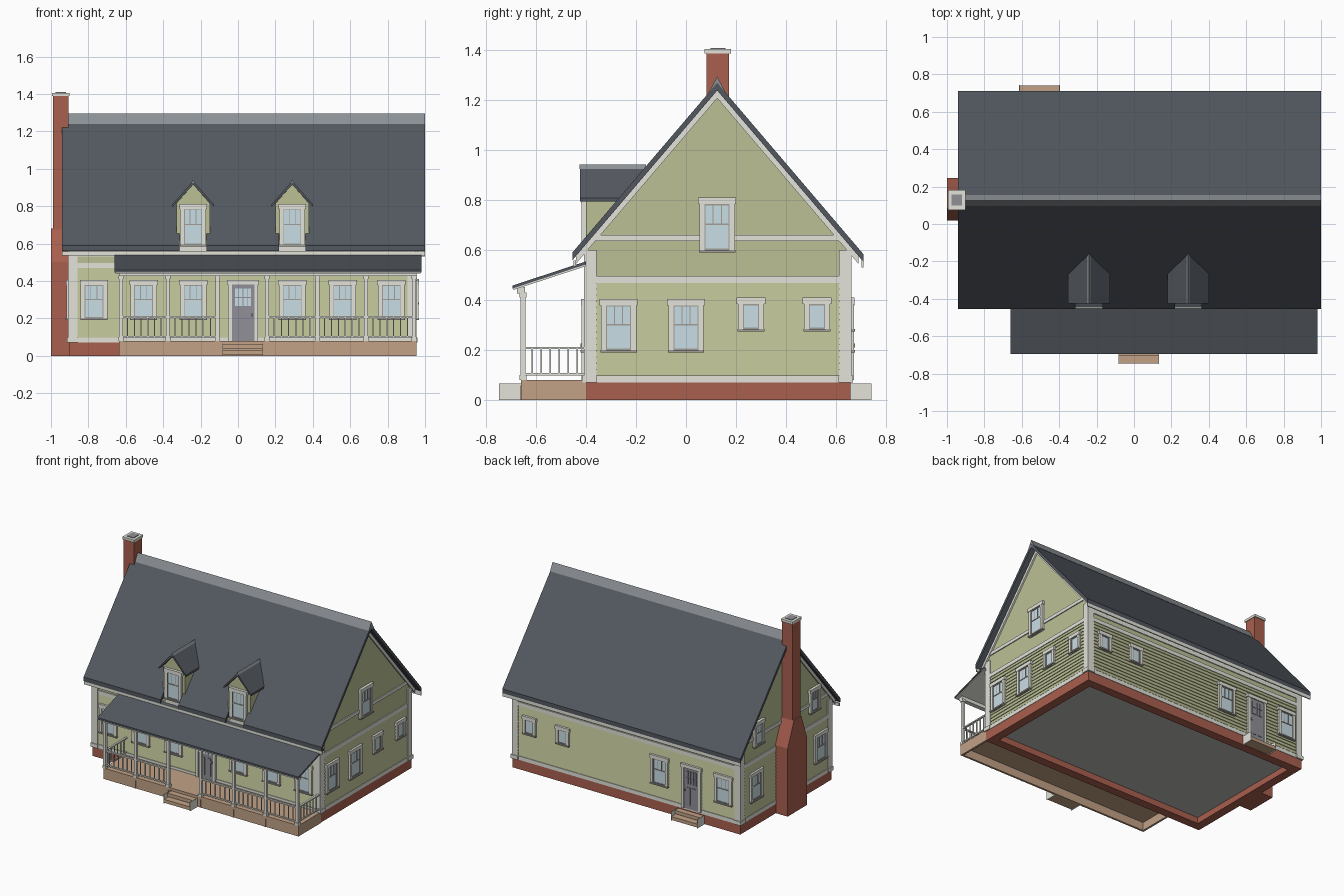
import bpy, bmesh
from mathutils import Matrix, Vector

old = bpy.data.objects.get("Cube")
if old:
    bpy.data.objects.remove(old, do_unlink=True)

COLOURS = {
    "roof_slate": (0.086, 0.098, 0.115), "sage_siding": (0.5, 0.53, 0.3),
    "pale_trim": (0.77, 0.77, 0.71), "red_brick": (0.4, 0.115, 0.077),
    "tan_deck": (0.54, 0.36, 0.24), "pale_glass": (0.59, 0.73, 0.79),
    "door_grey": (0.28, 0.28, 0.31), "ridge_grey": (0.26, 0.28, 0.3),
    "slab_grey": (0.5, 0.49, 0.47), "sash_taupe": (0.36, 0.345, 0.31),
}
MATS = {}
for label, rgb in COLOURS.items():
    m = bpy.data.materials.new(label)
    m.use_nodes = True
    m.diffuse_color = (*rgb, 1)
    m.node_tree.nodes["Principled BSDF"].inputs["Base Color"].default_value = (*rgb, 1)
    MATS[label] = m


class Part:
    """One named object assembled from boxes and prisms."""

    def __init__(self, name):
        self.name, self.bm, self.mats = name, bmesh.new(), []

    def slot(self, mat):
        if mat not in self.mats:
            self.mats.append(mat)
        return self.mats.index(mat)

    def box(self, mat, x0, x1, y0, y1, z0, z1):
        mid = Vector((x0 + x1, y0 + y1, z0 + z1)) / 2
        size = Matrix.Diagonal((abs(x1 - x0), abs(y1 - y0), abs(z1 - z0), 1))
        made = bmesh.ops.create_cube(self.bm, size=1, matrix=Matrix.Translation(mid) @ size)
        idx = self.slot(mat)
        for f in {f for v in made["verts"] for f in v.link_faces}:
            f.material_index = idx
        return self

    def prism(self, mat, pts, a, b, axis="x"):
        # profile is (y, z) along x, or (x, z) along y
        put = (lambda t, p: (t, *p)) if axis == "x" else (lambda t, p: (p[0], t, p[1]))
        ends = [[self.bm.verts.new(put(t, p)) for p in pts] for t in (a, b)]
        faces = [self.bm.faces.new(e) for e in ends]
        for i in range(len(pts)):
            j = (i + 1) % len(pts)
            faces.append(self.bm.faces.new((ends[0][i], ends[0][j], ends[1][j], ends[1][i])))
        idx = self.slot(mat)
        for f in faces:
            f.material_index = idx
        return self

    def done(self):
        bmesh.ops.recalc_face_normals(self.bm, faces=self.bm.faces)
        mesh = bpy.data.meshes.new(self.name)
        self.bm.to_mesh(mesh)
        self.bm.free()
        for mat in self.mats:
            mesh.materials.append(MATS[mat])
        ob = bpy.data.objects.new(self.name, mesh)
        bpy.context.collection.objects.link(ob)
        return ob


X0, X1, Y0, Y1 = -0.9, 0.947, -0.4, 0.655
RIDGE = 0.125


def on_wall(side, u0, u1, o0, o1, z0, z1):
    """Box limits from distance along a wall, distance out from it, and height."""
    if side in ("front", "back"):
        y, s = (Y0, -1) if side == "front" else (Y1, 1)
        return u0, u1, y + s * o0, y + s * o1, z0, z1
    x, s = (X0, -1) if side == "left" else (X1, 1)
    return x + s * o0, x + s * o1, u0, u1, z0, z1


# Foundation ring and floor slab
base = Part("foundation")
F = 0.004
for y0, y1 in ((Y0 - F, Y0 + 0.06), (Y1 - 0.06, Y1 + F)):
    base.box("red_brick", X0 - F, X1 + F, y0, y1, 0, 0.07)
for x0, x1 in ((X0 - F, X0 + 0.06), (X1 - 0.06, X1 + F)):
    base.box("red_brick", x0, x1, Y0 + 0.06, Y1 - 0.06, 0, 0.07)
base.done()
Part("floor_slab").box("slab_grey", X0 + 0.05, X1 - 0.05, Y0 + 0.05, Y1 - 0.05, 0.045, 0.08).done()

# House body with gables, and lapped siding on the lower storey
Part("house_walls").prism("sage_siding", [(Y0, 0.07), (Y0, 0.615), (RIDGE, 1.235), (Y1, 0.61), (Y1, 0.07)], X0, X1).done()
COURSES, LOW, HIGH = 15, 0.1, 0.472
for side in ("front", "back", "left", "right"):
    wall, sign = (Y0 if side == "front" else Y1, -1 if side == "front" else 1)
    if side in ("left", "right"):
        wall, sign = (X0, -1) if side == "left" else (X1, 1)
    pts = [(wall - sign * 0.01, HIGH), (wall - sign * 0.01, LOW)]
    for i in range(COURSES):
        for out, k in ((0.006, i), (0.001, i + 1)):
            pts.append((wall + sign * out, LOW + (HIGH - LOW) * k / COURSES))
    along = (X0, X1, "x") if side in ("front", "back") else (Y0, Y1, "y")
    Part(side + "_siding").prism("sage_siding", pts, *along).done()

# Trim bands, corner boards and plinths
trim = Part("wall_trim")
for side in ("front", "back", "left", "right"):
    a, b = (X0, X1) if side in ("front", "back") else (Y0, Y1)
    bands = [(0.07, 0.098), (0.468, 0.496)]
    bands.append((0.53, 0.56) if side in ("front", "back") else (0.636, 0.66))
    for z0, z1 in bands:
        inset = 0.04 if z0 > 0.6 else 0
        trim.box("pale_trim", *on_wall(side, a + inset, b - inset, -0.005, 0.007, z0, z1))
for x, sx in ((X0, 1), (X1, -1)):
    for y, sy in ((Y0, 1), (Y1, -1)):
        trim.box("pale_trim", x - sx * 0.008, x + sx * 0.042, y - sy * 0.008, y + sy * 0.042, 0.07, 0.6)
        trim.box("pale_trim", x - sx * 0.014, x + sx * 0.044, y - sy * 0.014, y + sy * 0.044, 0.07, 0.098)
trim.done()

# Main roof, with notches where the dormers break the front eave
DORMERS = (-0.24, 0.29)


def gable_band(top, bottom, y0=-0.455, y1=0.71, pitch=1.172):
    line = [(y0, pitch * (y0 - RIDGE)), (RIDGE, 0), (y1, pitch * (RIDGE - y1))]
    return [(y, z + top) for y, z in line] + [(y, z + bottom) for y, z in reversed(line)]


roof = Part("main_roof").prism("roof_slate", gable_band(1.27, 1.239), -0.94, 1.0).done()
for n, cx in enumerate(DORMERS):
    cutter = Part(f"notch_cutter_{n}").box("roof_slate", cx - 0.072, cx + 0.072, -0.6, -0.39, 0.4, 0.9).done()
    cutter.hide_render = True
    cutter.hide_viewport = True
    cut = roof.modifiers.new("notch", "BOOLEAN")
    cut.operation, cut.object, cut.solver = "DIFFERENCE", cutter, "EXACT"
Part("ridge_cap").prism("ridge_grey", [(0.095, 1.238), (RIDGE, 1.295), (0.155, 1.238)], -0.905, 1.0).done()
rake = Part("rake_boards")
for x0, x1 in ((X0 - 0.012, X0), (X1, X1 + 0.012)):
    rake.prism("pale_trim", gable_band(1.24, 1.208, -0.44, 0.69), x0, x1)
rake.done()
Part("eave_fascia").box("pale_trim", -0.94, 1.0, -0.45, -0.44, 0.535, 0.558).box(
    "pale_trim", -0.94, 1.0, 0.702, 0.71, 0.53, 0.565).done()


def window(name, side, u, z0, z1, w, bars=2):
    """Sash window: casing, head, sill, glass, rails and upper bars."""
    p, h, c = Part(name), w / 2, 0.021

    def add(mat, *lim):
        p.box(mat, *on_wall(side, *lim))
    for s in (-1, 1):
        add("pale_trim", u + s * h, u + s * (h - c), -0.005, 0.018, z0, z1)
        add("sash_taupe", u + s * (h - c), u + s * (h - c - 0.004), 0, 0.014, z0, z1)
    add("pale_trim", u - h - 0.005, u + h + 0.005, -0.005, 0.02, z1 - 0.026, z1)
    add("sash_taupe", u - h - 0.002, u + h + 0.002, -0.005, 0.022, z0, z0 + 0.01)
    add("pale_glass", u - h + c, u + h - c, 0, 0.01, z0 + 0.01, z1 - 0.026)
    mid = (z0 + z1) / 2
    for z in (z0 + 0.01, z1 - 0.031) + ((mid,) if bars else ()):
        add("sash_taupe", u - h + c, u + h - c, 0, 0.014, z, z + 0.006)
    for i in range(bars):
        x = u - h + c + (w - 2 * c) * (i + 1) / (bars + 1)
        add("sash_taupe", x - 0.002, x + 0.002, 0, 0.013, mid, z1 - 0.026)
    p.done()


for side, spots in {"front": (-0.77, -0.505, -0.24, 0.29, 0.56, 0.82), "right": (-0.27, 0),
                    "back": (-0.25, -0.77), "left": (-0.27, 0.48)}.items():
    for n, u in enumerate(spots):
        window(f"{side}_window_{n}", side, u, 0.19, 0.405, 0.142)
for side, spots in {"right": (0.26, 0.525), "back": (0.81, 0.54)}.items():
    for n, u in enumerate(spots):
        window(f"{side}_small_window_{n}", side, u, 0.275, 0.41, 0.105, 0)
window("right_gable_window", "right", RIDGE, 0.59, 0.81, 0.142)
for n, u in enumerate((-0.2, 0.45)):
    window(f"left_gable_window_{n}", "left", u, 0.58, 0.76, 0.115)


def door(name, side, u, glazed):
    p = Part(name)

    def add(mat, *lim):
        p.box(mat, *on_wall(side, *lim))
    for s in (-1, 1):
        add("pale_trim", u + s * 0.06, u + s * 0.08, -0.005, 0.018, 0.08, 0.4)
    add("pale_trim", u - 0.085, u + 0.085, -0.005, 0.02, 0.38, 0.405)
    add("door_grey", u - 0.06, u + 0.06, 0, 0.012, 0.08, 0.38)
    add("sash_taupe", u + 0.045, u + 0.053, 0.012, 0.022, 0.21, 0.225)
    for s in (-1, 1):
        add("door_grey", u + s * 0.008, u + s * 0.04, 0.01, 0.016, 0.11, 0.24)
        for z in (0.265, 0.315):
            for k in (0, 1):
                add("pale_glass" if glazed else "door_grey", u + s * (0.003 + k * 0.021),
                    u + s * (0.021 + k * 0.021), 0.01, 0.015, z, z + 0.045)
    p.done()


door("front_door", "front", 0.027, True)
door("back_door", "back", -0.51, False)

# Dormers: walls wider than the notch, sill apron running down through it
for n, cx in enumerate(DORMERS):
    Part(f"dormer_walls_{n}").prism("sage_siding", [
        (cx - 0.09, 0.58), (cx + 0.09, 0.58), (cx + 0.09, 0.815), (cx, 0.915), (cx - 0.09, 0.815)],
        Y0, -0.15, "y").box("pale_trim", cx - 0.071, cx + 0.071, Y0 - 0.008, Y0 + 0.01, 0.555, 0.588).done()
    Part(f"dormer_roof_{n}").prism("roof_slate", [
        (cx - 0.112, 0.808), (cx, 0.935), (cx + 0.112, 0.808), (cx + 0.112, 0.795), (cx, 0.914),
        (cx - 0.112, 0.795)], -0.425, -0.15, "y").done()
    Part(f"dormer_ridge_{n}").prism("ridge_grey", [
        (cx - 0.01, 0.924), (cx, 0.942), (cx + 0.01, 0.924)], -0.426, -0.16, "y").done()
    window(f"dormer_window_{n}", "front", cx, 0.585, 0.812, 0.138)

# Chimney
Part("chimney").prism("red_brick", [(0.02, 0), (0.245, 0), (0.245, 0.5), (0.172, 0.68), (0.085, 0.68), (0.02, 0.5)],
                      -1.0, X0).box("red_brick", -0.99, -0.905, 0.083, 0.173, 0.6, 1.39).done()
Part("chimney_cap").box("pale_trim", -0.995, -0.9, 0.075, 0.181, 1.388, 1.406).box(
    "door_grey", -0.975, -0.92, 0.098, 0.159, 1.4, 1.41).done()

# Porch deck with panelled skirt, roof, ceiling and beam
PX0, PX1, PY = -0.635, 0.955, -0.66
POSTS = (-0.626, -0.375, -0.11, 0.155, 0.425, 0.685, 0.942)
deck = Part("porch_deck").box("tan_deck", PX0, PX1, PY, Y0, 0.06, 0.08)
deck.box("tan_deck", PX0, PX1, PY, PY + 0.015, 0, 0.06)
for x in (PX0, PX1 - 0.015):
    deck.box("tan_deck", x, x + 0.015, PY, Y0, 0, 0.06)
for x in POSTS[1:-1]:
    deck.box("tan_deck", x - 0.004, x + 0.004, PY - 0.003, PY, 0, 0.058)
deck.done()
Part("porch_roof").prism("roof_slate", [(-0.695, 0.458), (Y0, 0.555), (Y0, 0.543), (-0.695, 0.446)], -0.66, 0.98).done()
Part("porch_ceiling").prism("pale_trim", [(-0.69, 0.449), (Y0, 0.544), (Y0, 0.536), (-0.69, 0.441)], -0.655, 0.975).done()
Part("porch_beam").box("pale_trim", PX0, PX1, -0.677, -0.645, 0.427, 0.452).done()

# Porch posts and railings
RAIL_Y = -0.652
posts = Part("porch_posts")
for x in POSTS:
    for half, z0, z1 in ((0.01, 0.08, 0.43), (0.014, 0.08, 0.1), (0.014, 0.41, 0.43)):
        posts.box("pale_trim", x - half, x + half, RAIL_Y - half, RAIL_Y + half, z0, z1)
posts.done()
rails = Part("porch_railings")
runs = [((a, RAIL_Y), (b, RAIL_Y)) for a, b in zip(POSTS, POSTS[1:]) if a != POSTS[2]]
runs += [((x, RAIL_Y), (x, Y0)) for x in (POSTS[0], POSTS[-1])]
for a, b in runs:
    for z, r in ((0.098, 0.005), (0.203, 0.007)):
        rails.box("pale_trim", a[0] - r, b[0] + r, a[1] - r, b[1] + r, z, z + 0.009)
    for i in range(1, 7):
        x, y = (a[k] + (b[k] - a[k]) * i / 7 for k in (0, 1))
        rails.box("pale_trim", x - 0.003, x + 0.003, y - 0.003, y + 0.003, 0.1, 0.21)
rails.done()

# Entry steps between thin side boards
for name, cx, y, s in (("front_steps", 0.025, PY, -1), ("back_steps", -0.505, Y1, 1)):
    steps = Part(name)
    for reach, z in ((0.086, 0.03), (0.045, 0.06)):
        steps.box("tan_deck", cx - 0.105, cx + 0.105, y, y + s * reach, z - 0.025, z)
    for x in (cx - 0.109, cx + 0.105):
        steps.box("pale_trim", x, x + 0.004, y, y + s * 0.088, 0, 0.066)
    steps.done()
